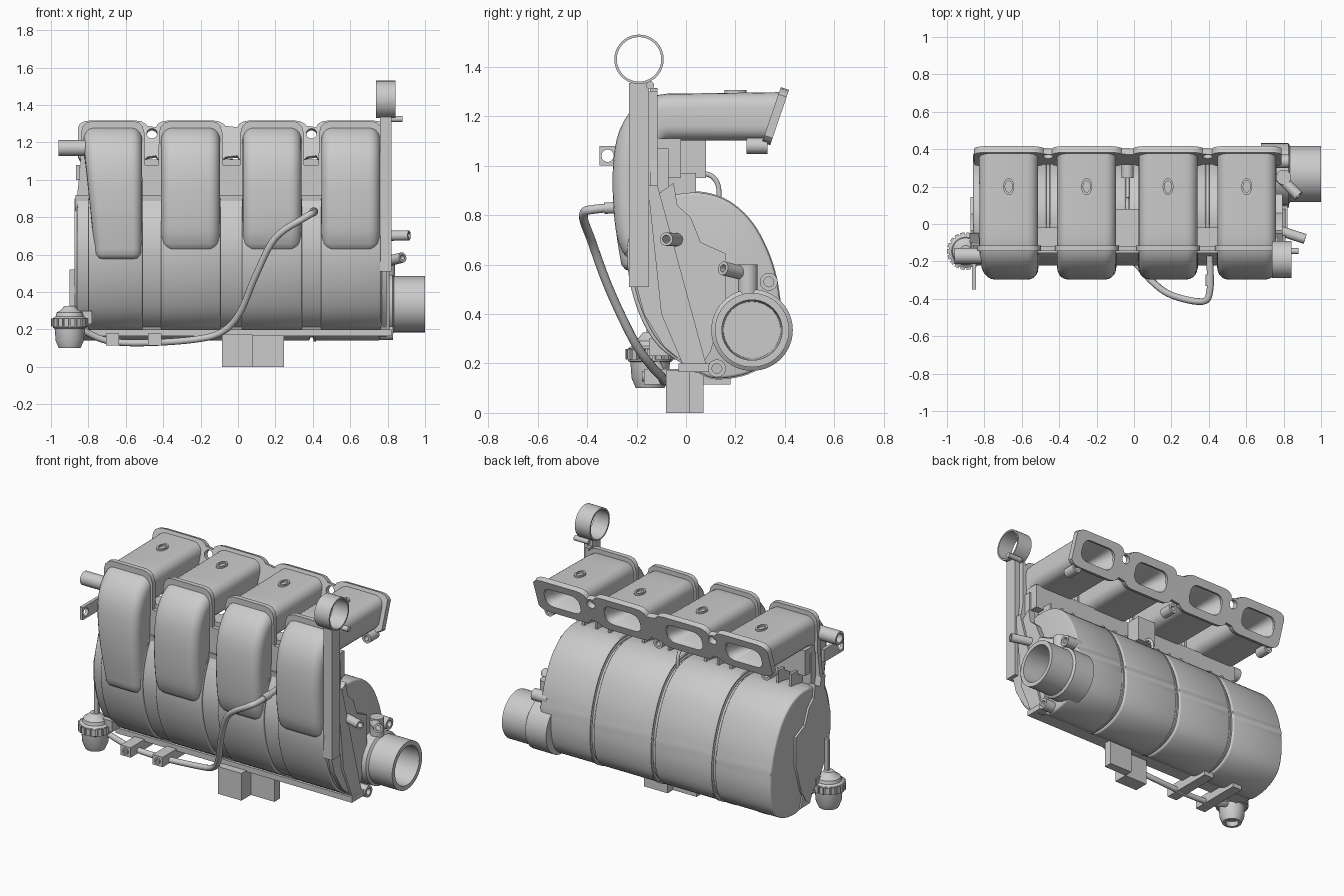
import bpy, bmesh, math
from mathutils import Vector

if "Cube" in bpy.data.objects:
    bpy.data.objects.remove(bpy.data.objects["Cube"])

CX = [-0.67, -0.253, 0.182, 0.603]          # runner centres
GAPS = [-0.46, -0.035, 0.393]               # between runners


def finish(name, bm, angle=35):
    bmesh.ops.remove_doubles(bm, verts=bm.verts, dist=1e-5)
    bmesh.ops.recalc_face_normals(bm, faces=bm.faces)
    me = bpy.data.meshes.new(name)
    bm.to_mesh(me)
    bm.free()
    me.shade_smooth()
    me.set_sharp_from_angle(angle=math.radians(angle))
    ob = bpy.data.objects.new(name, me)
    bpy.context.collection.objects.link(ob)
    return ob


def smooth(pts, n=5):
    """Catmull-Rom through an open list of points."""
    p = [Vector(q) for q in pts]
    p = [2 * p[0] - p[1]] + p + [2 * p[-1] - p[-2]]
    out = []
    for a, b, c, d in zip(p, p[1:], p[2:], p[3:]):
        for i in range(n):
            t = i / n
            out.append(0.5 * (2 * b + (c - a) * t + (2 * a - 5 * b + 4 * c - d) * t * t
                              + (3 * b - a - 3 * c + d) * t ** 3))
    return out + [p[-2]]


def prism(name, yz, x0, x1, bevel=0.0):
    bm = bmesh.new()
    f = bm.faces.new([bm.verts.new((x0, q[0], q[1])) for q in yz])
    r = bmesh.ops.extrude_face_region(bm, geom=[f], use_keep_orig=True)
    for v in r['geom']:
        if isinstance(v, bmesh.types.BMVert):
            v.co.x = x1
    if bevel:
        rim = [e for e in bm.edges if abs(e.verts[0].co.x - e.verts[1].co.x) < 1e-6]
        bmesh.ops.bevel(bm, geom=rim, offset=bevel, segments=3, profile=0.5,
                        affect='EDGES', clamp_overlap=True)
    return finish(name, bm)


def box(name, x, y, z):
    return prism(name, [(y[0], z[0]), (y[1], z[0]), (y[1], z[1]), (y[0], z[1])], *x)


def lathe(name, prof, origin, axis, n=40, closed=False):
    """Turn (radius, distance) pairs around an axis."""
    q = Vector(axis).to_track_quat('Z', 'Y')
    bm = bmesh.new()
    rings = [[bm.verts.new(Vector(origin) + q @ Vector((r * math.cos(a), r * math.sin(a), t)))
              for a in (2 * math.pi * i / n for i in range(n))] for r, t in prof]
    pairs = list(zip(rings, rings[1:])) + ([(rings[-1], rings[0])] if closed else [])
    for a, b in pairs:
        for i in range(n):
            bm.faces.new((a[i], a[(i + 1) % n], b[(i + 1) % n], b[i]))
    return finish(name, bm)


def tube(name, p, q, r, ri=0.0, n=28):
    d = Vector(q) - Vector(p)
    L = d.length
    if ri:
        return lathe(name, [(ri, 0), (r, 0), (r, L), (ri, L)], p, d, n, True)
    return lathe(name, [(0, 0), (r, 0), (r, L), (0, L)], p, d, n)


def rrect(w, h, r, n=5):
    out = []
    for k, (sx, sy) in enumerate(((1, 1), (-1, 1), (-1, -1), (1, -1))):
        for i in range(n + 1):
            a = math.pi / 2 * (k + i / n)
            out.append((sx * (w / 2 - r) + r * math.cos(a), sy * (h / 2 - r) + r * math.sin(a)))
    return out


def circle(x, y, r, n=24):
    return [(x + r * math.cos(2 * math.pi * i / n), y + r * math.sin(2 * math.pi * i / n)) for i in range(n)]


def curve(name, loops, dim, rot=(0, 0, 0), loc=(0, 0, 0), **props):
    cu = bpy.data.curves.new(name, 'CURVE')
    cu.dimensions = dim
    for k, v in props.items():
        setattr(cu, k, v)
    for L in loops:
        s = cu.splines.new('POLY')
        s.points.add(len(L) - 1)
        for p, c in zip(s.points, L):
            p.co = (c[0], c[1], c[2] if len(c) > 2 else 0, 1)
        s.use_cyclic_u = dim == '2D'
    ob = bpy.data.objects.new(name, cu)
    bpy.context.collection.objects.link(ob)
    me = bpy.data.meshes.new_from_object(ob.evaluated_get(bpy.context.evaluated_depsgraph_get()))
    bpy.data.objects.remove(ob)
    bm = bmesh.new()
    bm.from_mesh(me)
    ob = finish(name, bm)
    ob.rotation_euler, ob.location = [math.radians(a) for a in rot], loc
    return ob


def plate(name, loops, thick, rot, loc):
    return curve(name, loops, '2D', rot, loc, fill_mode='BOTH', extrude=thick / 2)


def hose(name, pts, r):
    return curve(name, [smooth(pts, 6)], '3D', fill_mode='FULL', bevel_depth=r,
                 bevel_resolution=4, use_fill_caps=True)


# Runners: lofted rounded rectangles from port recess to plenum
def runner(name, cx, low_shift, low_w, low_z):
    tilt, up = (0.32, 0.95), (0, 1)
    st = [(0.22, 1.195, up, 0.15, 0.08, 0.03), (0.35, 1.2, tilt, 0.235, 0.125, 0.05), (0.362, 1.2, tilt, 0.25, 0.135, 0.05),
          (0.362, 1.2, tilt, 0.315, 0.205, 0.06), (0.0, 1.197, up, 0.315, 0.19, 0.06)]
    path = smooth([(-0.07, 1.197), (-0.13, 1.18), (-0.18, 1.11), (-0.2, 1.0),
                   (-0.2, 0.86), (-0.188, 0.74), (-0.168, low_z + 0.035)], 4)
    for i, p in enumerate(path):
        d = path[min(i + 1, len(path) - 1)] - path[max(i - 1, 0)]
        n = up if i == 0 else (d.y / d.length, -d.x / d.length)
        st.append((p.x, p.y, n, 0.315, 0.19, 0.06))
    y, z, n = st[-1][:3]
    st.append((y + 0.004, z - 0.022, n, 0.295, 0.165, 0.055))
    st.append((y + 0.008, z - 0.033, n, 0.25, 0.12, 0.05))
    bm = bmesh.new()
    rings = []
    for y, z, n, w, h, r in st:
        t = min(1, max(0, (1.2 - z) / 0.55))
        s = 1 + (low_w - 1) * t
        rings.append([bm.verts.new((cx + low_shift * t + a * s, y + b * n[0], z + b * n[1]))
                      for a, b in rrect(w, h, r)])
    for a, b in zip(rings, rings[1:]):
        for i in range(len(a)):
            j = (i + 1) % len(a)
            bm.faces.new((a[i], a[j], b[j], b[i]))
    bm.faces.new(rings[0])
    bm.faces.new(rings[-1])
    finish(name, bm, 40)


for i, c in enumerate(CX):
    runner(f"runner_{i + 1}", c, 0.03 if i == 0 else 0, 0.82 if i == 0 else 1, 0.58 if i == 0 else 0.65)
    ring = lathe(f"runner_top_eyelet_{i + 1}", [(0.024, 0), (0.024, 0.02), (0.036, 0.02), (0.036, 0)],
                 (0, 0, 0), (0, 0, 1), 24, True)
    ring.location, ring.scale = (c, 0.2, 1.285), (0.8, 1.25, 1)

# Slanted port flange with four ports and bolt holes
top = []
for i, c in enumerate(CX):
    top += [(c - 0.185, 0.08), (c - 0.175, 0.1), (c - 0.15, 0.114), (c - 0.12, 0.118),
            (c + 0.12, 0.118), (c + 0.15, 0.114), (c + 0.175, 0.1), (c + 0.185, 0.088)]
outline = top + [(x, -y) for x, y in reversed(top)]
ports = [[(c + a, b) for a, b in rrect(0.25, 0.135, 0.05)] for c in CX]
bolts = [circle(GAPS[0], 0.045, 0.028), circle(GAPS[2], 0.045, 0.028)]
plate("port_flange", [outline] + ports + bolts, 0.035, (71.2, 0, 0), (0, 0.362, 1.2))
for i, x in enumerate((-0.79, -0.035, 0.73)):
    tube(f"flange_boss_{i + 1}", (x, 0.245, 1.08), (x, 0.33, 1.08), 0.032, 0.016)

# Joint flange around the runner fronts
top = [(-0.86, 0.92)]
for c in CX:
    arch = [(0.172, 1.08), (0.17, 1.25), (0.16, 1.285), (0.14, 1.306), (0.11, 1.314)]
    top += [(c - a, z) for a, z in arch] + [(c + a, z) for a, z in reversed(arch)]
plate("joint_flange", [top + [(0.8, 0.92), (0.8, 0.88), (-0.86, 0.88)]], 0.03, (90, 0, 0), (0, -0.13, 0))
box("joint_rim_right", (0.765, 0.785), (-0.155, -0.115), (0.9, 1.3))
box("web_wall", (-0.83, 0.77), (-0.13, -0.07), (0.84, 1.07))
box("runner_web", (-0.82, 0.76), (-0.12, -0.02), (0.95, 1.11))
box("centre_web", (-0.1, 0.03), (-0.12, 0.08), (0.95, 1.11))
for c in CX:
    for k in (-0.09, 0.0, 0.09):
        box("web_rib", (c + k - 0.008, c + k + 0.008), (-0.08, 0.04), (0.86, 0.97))

# Rear barrel in four segments over a slightly smaller core
barrel = smooth([(-0.12, 0.86), (-0.03, 0.885), (0.07, 0.889), (0.175, 0.853), (0.27, 0.765), (0.34, 0.63), (0.375, 0.49),
                 (0.38, 0.35), (0.345, 0.23), (0.25, 0.16), (0.12, 0.14), (0.04, 0.17)])


def scaled(pts, s, c):
    return [(c[0] + (p[0] - c[0]) * s, c[1] + (p[1] - c[1]) * s) for p in pts]


prism("barrel_core", scaled(barrel, 0.955, (0.12, 0.5)), -0.84, 0.74)
ends = [-0.86] + GAPS + [0.76]
for i in range(4):
    prism(f"barrel_segment_{i + 1}", barrel, ends[i] + 0.008 * (i > 0), ends[i + 1] - 0.008 * (i < 3), 0.012)
for i, x in enumerate(GAPS):
    prism(f"barrel_rib_{i + 1}", scaled(barrel, 1.012, (0.12, 0.5)), x + 0.012, x + 0.024)

# Front shell with a raised pad below each runner
shell = smooth([(-0.14, 0.91), (-0.195, 0.79), (-0.222, 0.65), (-0.205, 0.5), (-0.155, 0.36), (-0.08, 0.255), (0.05, 0.17)])
prism("front_shell", shell, -0.86, 0.77, 0.015)
for i, c in enumerate(CX):
    prism(f"shell_pad_{i + 1}", [(p[0] - 0.016, p[1]) for p in shell], c - 0.16 + 0.03 * (i == 0), c + 0.16, 0.008)

# Seam flange between shell and barrel, with end plates
prism("seam_flange", [(-0.155, 0.92), (-0.115, 0.92), (0.09, 0.165), (0.0, 0.165), (-0.1, 0.4)], -0.87, 0.81)
box("bottom_flange", (-0.84, 0.82), (-0.03, 0.1), (0.165, 0.2))
end_plate = [(-0.12, 0.88), (-0.05, 0.93), (-0.035, 0.84), (0.02, 0.79), (0.06, 0.69), (0.16, 0.645), (0.16, 0.45), (0.1, 0.25),
             (0.04, 0.16), (-0.09, 0.27), (-0.17, 0.4), (-0.21, 0.55), (-0.215, 0.68), (-0.16, 0.86)]
prism("end_plate_right", end_plate, 0.75, 0.795)
prism("end_plate_left", scaled(end_plate, 0.93, (-0.05, 0.5)), -0.873, -0.83)

# Throttle inlet and its bosses
lathe("throttle_inlet", [(0, 0.68), (0.165, 0.68), (0.165, 0.825), (0.15, 0.835), (0.15, 1.0), (0.122, 1.0), (0.115, 0.78), (0, 0.78)],
      (0, 0.267, 0.335), (1, 0, 0), 56)
for i, (y, z) in enumerate(((0.335, 0.53), (0.125, 0.18))):
    tube(f"throttle_boss_{i + 1}", (0.72, y, z), (0.83, y, z), 0.036, 0.02)
tube("vent_post", (0.8, 0.25, 0.46), (0.8, 0.25, 0.6), 0.04)
tube("vent_spout", (0.78, 0.25, 0.56), (0.88, 0.15, 0.585), 0.028, 0.015)
tube("side_nipple", (0.76, -0.03, 0.7), (0.915, -0.08, 0.703), 0.027, 0.016)

# Upright strap with hose ring and pin
box("upright_strap", (0.76, 0.82), (-0.23, -0.15), (0.51, 1.335))
tube("hose_ring", (0.738, -0.19, 1.43), (0.843, -0.19, 1.43), 0.1, 0.09, 40)
tube("ring_pin", (0.78, -0.145, 1.325), (0.88, -0.145, 1.325), 0.016)

# Left side nipple and holed tab
tube("left_nipple", (-0.96, -0.17, 1.17), (-0.78, -0.17, 1.17), 0.043, 0.028)
plate("left_tab", [[(-0.35, 1.0), (-0.15, 1.0), (-0.15, 1.08), (-0.35, 1.08)], circle(-0.317, 1.04, 0.025)], 0.02,
      (90, 0, 90), (-0.855, 0, 0))

# Vacuum canister with knurled rim
lathe("vacuum_canister", [(0, 0.13), (0.035, 0.13), (0.04, 0.1), (0.058, 0.1), (0.075, 0.14), (0.08, 0.205), (0.09, 0.21), (0.09, 0.26),
                          (0.075, 0.27), (0.07, 0.29), (0.045, 0.305), (0.03, 0.325), (0, 0.325)], (-0.9, -0.145, 0), (0, 0, 1))
for i in range(18):
    b = box("canister_knurl", (0.085, 0.1), (-0.012, 0.012), (0.215, 0.258))
    b.location, b.rotation_euler.z = (-0.9, -0.145, 0), math.tau * i / 18
box("canister_rod", (-0.9, -0.872), (-0.16, -0.14), (0.3, 0.52))
box("canister_bracket", (-0.88, -0.78), (-0.15, -0.05), (0.23, 0.3))

# Vacuum hose, clips, and rear hook
hose("vacuum_hose", [(0.405, -0.17, 0.835), (0.405, -0.36, 0.825), (0.36, -0.415, 0.8), (0.2, -0.38, 0.69), (0.1, -0.31, 0.5),
                     (0.01, -0.21, 0.29), (-0.08, -0.14, 0.19), (-0.22, -0.1, 0.148), (-0.5, -0.09, 0.128),
                     (-0.7, -0.09, 0.14), (-0.84, -0.12, 0.2)], 0.018)
tube("hose_end", (0.405, -0.27, 0.83), (0.405, -0.33, 0.828), 0.023)
for i, x in enumerate((-0.67, -0.445)):
    box(f"hose_clip_{i + 1}", (x - 0.035, x + 0.035), (-0.17, 0.18), (0.115, 0.178))
    tube(f"clip_eye_{i + 1}", (x, -0.178, 0.147), (x, -0.16, 0.147), 0.02, 0.01)
hose("rear_hook", [(-0.035, 0.05, 0.97), (-0.035, 0.1, 0.96), (-0.035, 0.13, 0.92), (-0.035, 0.135, 0.84)], 0.01)

# Bottom support blocks
box("support_block_front", (-0.085, 0.08), (-0.08, 0.015), (0, 0.172))
box("support_block_rear", (0.08, 0.245), (0.015, 0.07), (0, 0.172))
